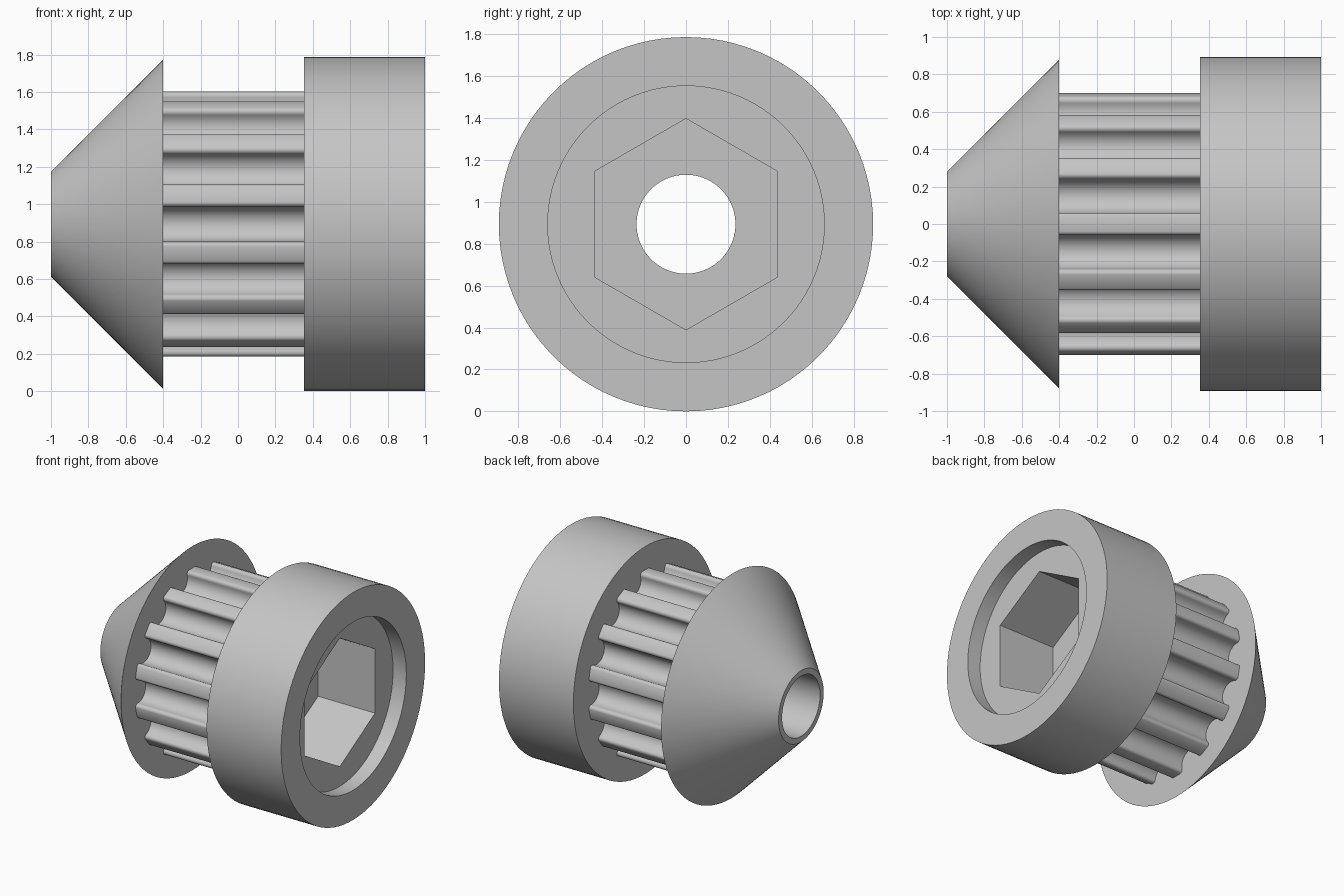
import bpy
import bmesh
from math import pi, sin, cos, atan2, hypot, radians

cube = bpy.data.objects.get("Cube")
if cube:
    bpy.data.objects.remove(cube, do_unlink=True)

AXIS_Z = 0.893      # height of the shaft axis
SEGMENTS = 96
BORE = 0.236
TEETH = 14

grey = bpy.data.materials.new("plain grey")
grey.use_nodes = True
colour = (0.56, 0.56, 0.56, 1)
grey.diffuse_color = colour
grey.node_tree.nodes["Principled BSDF"].inputs["Base Color"].default_value = colour


def circle(radius):
    """Polar outline of a circle, starting at the top."""
    return [(radius, pi / 2 + 2 * pi * i / SEGMENTS) for i in range(SEGMENTS)]


def hexagon(radius):
    """Polar outline of a hexagon with one corner at the top."""
    outline = []
    for _, a in circle(1):
        off = (a - pi / 2) % (pi / 3) - pi / 6
        outline.append((radius * cos(pi / 6) / cos(off), a))
    return outline


def toothed(tip, root, groove, fillet):
    """Polar outline of round grooves between narrow rounded teeth."""
    half = []       # from groove centre to tooth edge, as (tangent, radius)
    for i in range(9):
        a = pi / 2 * i / 8
        half.append((groove * sin(a), root + groove * (1 - cos(a))))
    for i in range(6):
        a = pi / 2 * i / 5
        half.append((groove + fillet * (1 - cos(a)), tip - fillet * (1 - sin(a))))
    points = [(-t, r) for t, r in reversed(half[1:])] + half
    outline = []
    for k in range(TEETH):
        middle = pi / 2 + 2 * pi * (k + 0.5) / TEETH
        outline += [(hypot(t, r), middle + atan2(t, r)) for t, r in points]
    return outline


def lofted_ring(name, sections):
    """Join outlines placed along x into a closed ring-shaped solid."""
    bm = bmesh.new()
    loops = [[bm.verts.new((x, r * cos(a), AXIS_Z + r * sin(a))) for r, a in outline]
             for x, outline in sections]
    for j, loop in enumerate(loops):
        following = loops[(j + 1) % len(loops)]
        for i in range(len(loop)):
            n = (i + 1) % len(loop)
            bm.faces.new((loop[i], loop[n], following[n], following[i]))
    bmesh.ops.recalc_face_normals(bm, faces=bm.faces)
    mesh = bpy.data.meshes.new(name)
    bm.to_mesh(mesh)
    bm.free()
    mesh.materials.append(grey)
    obj = bpy.data.objects.new(name, mesh)
    bpy.context.collection.objects.link(obj)
    bpy.ops.object.select_all(action="DESELECT")
    obj.select_set(True)
    bpy.context.view_layer.objects.active = obj
    bpy.ops.object.shade_smooth_by_angle(angle=radians(30))


# Conical flange with a narrow flat nose
lofted_ring("cone_flange", [
    (-1, circle(BORE)), (-1, circle(0.28)),
    (-0.4, circle(0.88)), (-0.4, circle(BORE))])

# Toothed belt section
teeth = toothed(tip=0.70, root=0.575, groove=0.093, fillet=0.025)
bore = [(BORE, a) for _, a in teeth]
lofted_ring("toothed_drum", [
    (-0.4, bore), (-0.4, teeth), (0.353, teeth), (0.353, bore)])

# Head with a shallow round recess and a hexagonal socket
lofted_ring("socket_head", [
    (0.353, circle(BORE)), (0.353, circle(0.893)),
    (1, circle(0.893)), (1, circle(0.66)),
    (0.885, circle(0.66)), (0.885, hexagon(0.504)),
    (0.39, hexagon(0.504)), (0.39, circle(BORE))])
